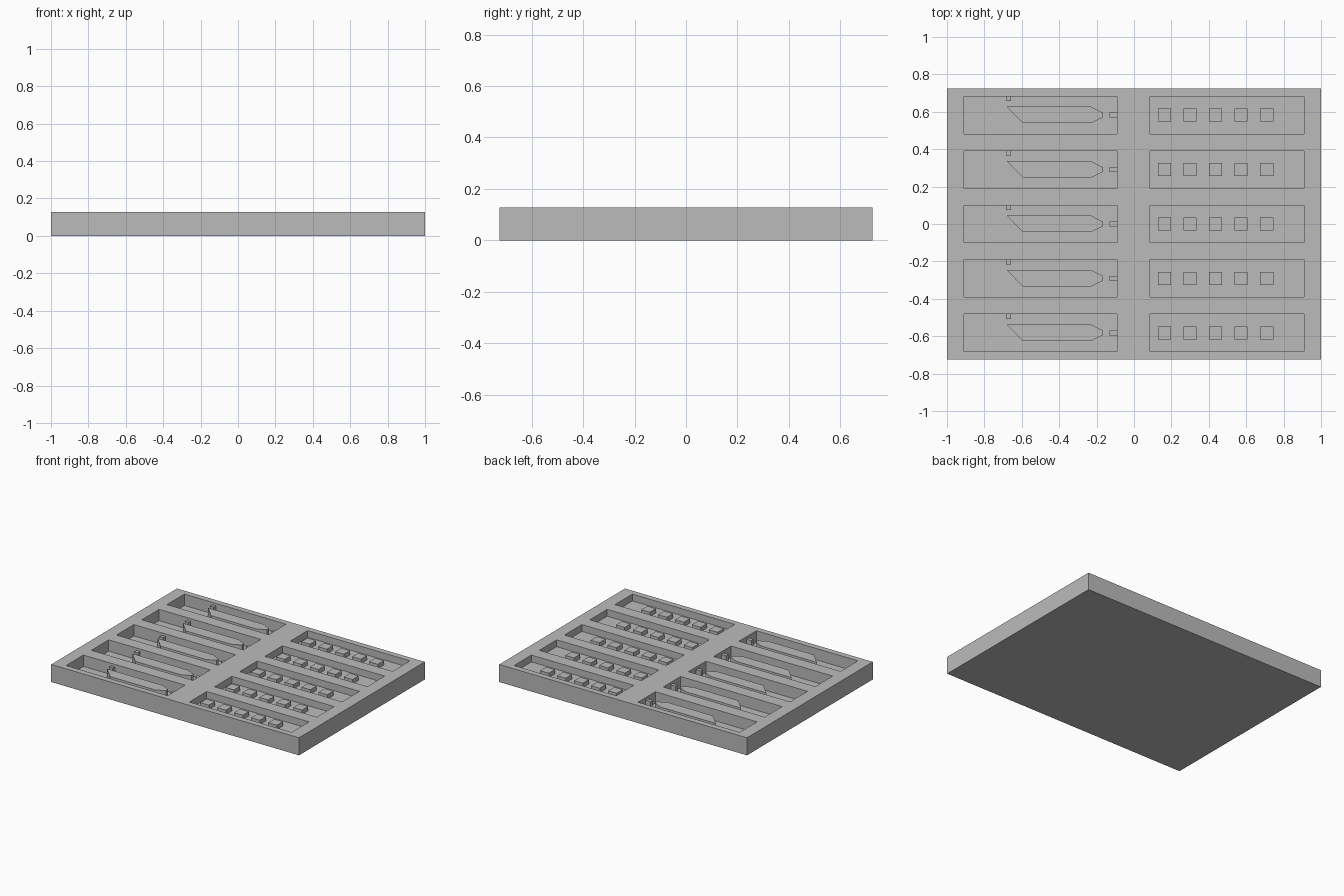
import bpy
import bmesh
from mathutils import Matrix

if "Cube" in bpy.data.objects:
    bpy.data.objects.remove(bpy.data.objects["Cube"], do_unlink=True)

TOP = 0.128            # tray height
HALF_DEPTH = 0.725
PITCH = 0.291          # spacing of the pocket rows
BLADE_FLOOR = 0.045    # floor of the deep pockets
PEG_FLOOR = 0.078      # floor of the shallow pockets
INSERT_TOP = 0.11      # top of everything inside the pockets
SINK = 0.01            # how far inserts are rooted in the floor
ROWS = [PITCH * i for i in range(-2, 3)]

grey = bpy.data.materials.new("plain_grey")
grey.use_nodes = True
colour = (0.5, 0.5, 0.5, 1)
grey.diffuse_color = colour
grey.node_tree.nodes["Principled BSDF"].inputs["Base Color"].default_value = colour


def box(bm, x0, x1, y0, y1, z0, z1):
    place = Matrix.Translation(((x0 + x1) / 2, (y0 + y1) / 2, (z0 + z1) / 2))
    size = Matrix.Diagonal((x1 - x0, y1 - y0, z1 - z0, 1))
    bmesh.ops.create_cube(bm, size=1, matrix=place @ size)


def prism(bm, outline, y, z0, z1):
    face = bm.faces.new([bm.verts.new((px, py + y, z0)) for px, py in outline])
    out = bmesh.ops.extrude_face_region(bm, geom=[face])
    raised = [v for v in out["geom"] if isinstance(v, bmesh.types.BMVert)]
    bmesh.ops.translate(bm, verts=raised, vec=(0, 0, z1 - z0))


def make(name, bm):
    bmesh.ops.recalc_face_normals(bm, faces=bm.faces)
    mesh = bpy.data.meshes.new(name)
    bm.to_mesh(mesh)
    bm.free()
    mesh.materials.append(grey)
    obj = bpy.data.objects.new(name, mesh)
    bpy.context.collection.objects.link(obj)
    return obj


# Tray slab
bm = bmesh.new()
box(bm, -1, 1, -HALF_DEPTH, HALF_DEPTH, 0, TOP)
tray = make("tray", bm)

# Two columns of rectangular pockets cut into the slab
bm = bmesh.new()
for y in ROWS:
    box(bm, -0.91, -0.09, y - 0.1, y + 0.1, BLADE_FLOOR, TOP + 0.1)
    box(bm, 0.085, 0.91, y - 0.1, y + 0.1, PEG_FLOOR, TOP + 0.1)
cutter = make("pocket_cutter", bm)
cutter.hide_render = True
cut = tray.modifiers.new("pockets", "BOOLEAN")
cut.operation = "DIFFERENCE"
cut.solver = "EXACT"
cut.object = cutter
bpy.context.view_layer.objects.active = tray
bpy.ops.object.modifier_apply(modifier=cut.name)
bpy.data.objects.remove(cutter, do_unlink=True)

# Blade shapes standing in the deep pockets
BLADE = [(-0.68, 0.045), (-0.595, -0.043), (-0.23, -0.043),
         (-0.165, -0.012), (-0.165, 0.012), (-0.23, 0.045)]
bm = bmesh.new()
for y in ROWS:
    prism(bm, BLADE, y, BLADE_FLOOR - SINK, INSERT_TOP)
make("blades", bm)

# Small tabs on the back and inner walls of the deep pockets
bm = bmesh.new()
for y in ROWS:
    box(bm, -0.685, -0.657, y + 0.075, y + 0.105, BLADE_FLOOR - SINK, INSERT_TOP)
    box(bm, -0.13, -0.085, y - 0.013, y + 0.013, BLADE_FLOOR - SINK, INSERT_TOP)
make("wall_tabs", bm)

# Five square pegs in each shallow pocket
bm = bmesh.new()
for y in ROWS:
    for i in range(5):
        x = 0.162 + 0.137 * i
        box(bm, x - 0.035, x + 0.035, y - 0.035, y + 0.035,
            PEG_FLOOR - SINK, INSERT_TOP)
make("pegs", bm)
